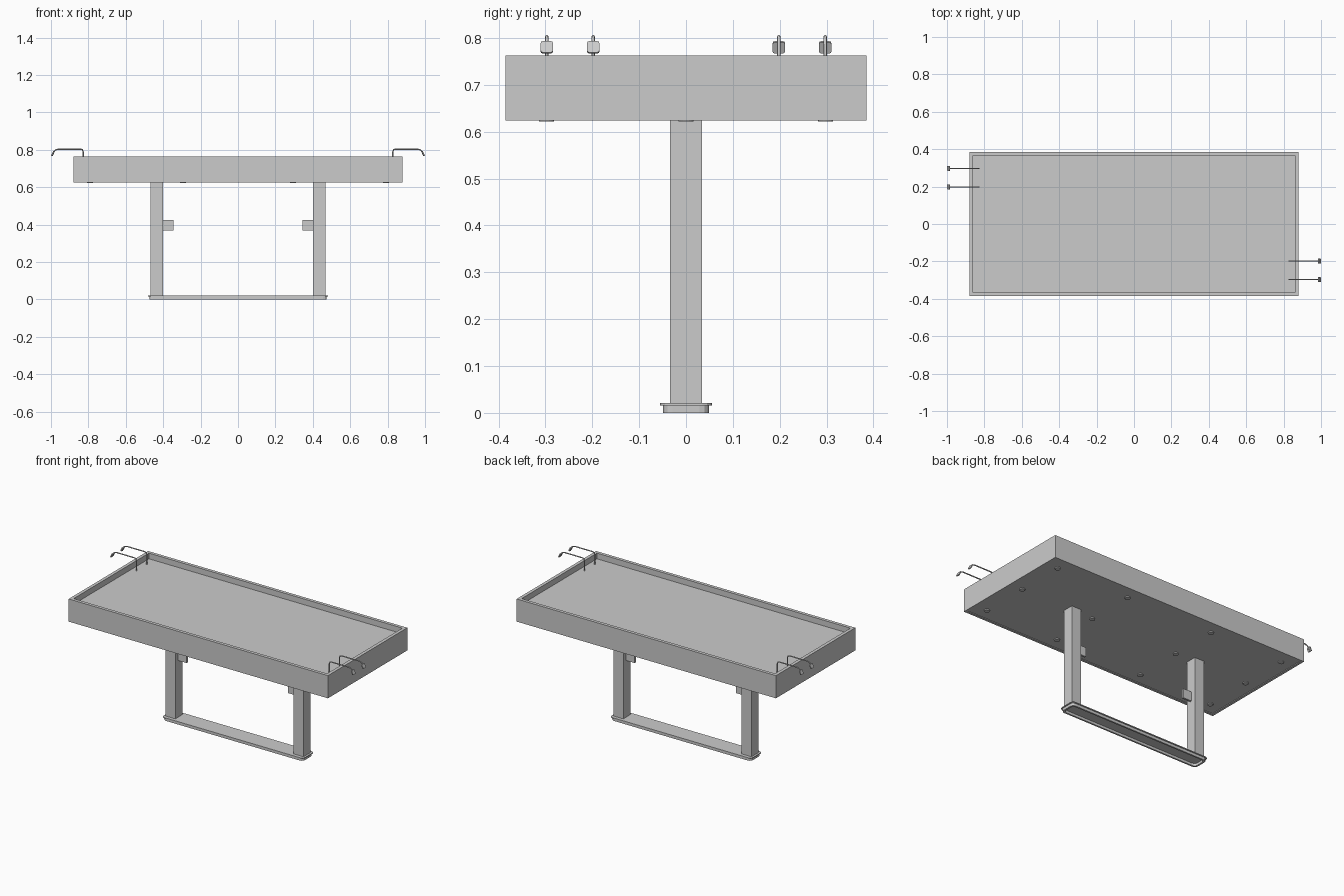
import bpy, bmesh, math
from mathutils import Vector

if "Cube" in bpy.data.objects:
    bpy.data.objects.remove(bpy.data.objects["Cube"])


def finish(bm, name):
    bmesh.ops.recalc_face_normals(bm, faces=bm.faces)
    me = bpy.data.meshes.new(name)
    bm.to_mesh(me)
    bm.free()
    ob = bpy.data.objects.new(name, me)
    bpy.context.collection.objects.link(ob)
    return ob


def loft(name, loops, r=0.0, seg=0):
    """Stack of rectangular loops (half x, half y, z), corners rounded by r, ends capped."""
    bm = bmesh.new()
    rings = []
    for hx, hy, z in loops:
        ring = []
        for i, (sx, sy) in enumerate(((1, 1), (-1, 1), (-1, -1), (1, -1))):
            for k in range(seg + 1):
                a = math.pi / 2 * (i + (k / seg if seg else 0))
                ox, oy = (r * math.cos(a), r * math.sin(a)) if seg else (sx * r, sy * r)
                ring.append(bm.verts.new((sx * (hx - r) + ox, sy * (hy - r) + oy, z)))
        rings.append(ring)
    n = len(rings[0])
    for a, b in zip(rings, rings[1:]):
        for i in range(n):
            j = (i + 1) % n
            bm.faces.new((a[i], a[j], b[j], b[i]))
    bm.faces.new(rings[0])
    bm.faces.new(rings[-1])
    return finish(bm, name)


def box(name, lo, hi):
    lo, hi = Vector(lo), Vector(hi)
    bm = bmesh.new()
    bmesh.ops.create_cube(bm, size=1)
    for v in bm.verts:
        v.co = (lo + hi) / 2 + v.co * (hi - lo)
    return finish(bm, name)


# Tray top: recessed floor, rim, outer wall, slight recess underneath
FLOOR = .728
loft("tray_top", [(.86, .365, FLOOR), (.86, .365, .763), (.88, .385, .763),
                  (.88, .385, .624), (.865, .37, .624), (.865, .37, .628)])

# Hollow foot rail with a lip and rounded corners
loft("foot_rail", [(.464, .039, .015), (.464, .039, 0), (.474, .049, 0),
                   (.474, .049, .016), (.48, .055, .016), (.48, .055, .021)], .02, 3)

# Legs with a thin bracket plate on the inner side
for side, s in (("left", -1), ("right", 1)):
    xs = sorted((s * .402, s * .468))
    box(side + "_leg", (xs[0], -.034, .02), (xs[1], .034, .63))
    xs = sorted((s * .345, s * .402))
    box(side + "_bracket", (xs[0], -.006, .368), (xs[1], .006, .425))

# Fixing studs under the tray
spots = [(x, y) for x in (-.79, -.295, .295, .79) for y in (-.298, 0, .298)]
for i, (x, y) in enumerate(spots):
    bpy.ops.mesh.primitive_cylinder_add(vertices=16, radius=.016, depth=.008,
                                        location=(x, y, .626))
    bpy.context.object.name = f"stud_{i + 1}"


# Bent rod hooks with a flat paddle at the outer end
def hook(name, s, y):
    cu = bpy.data.curves.new(name, 'CURVE')
    cu.dimensions = '3D'
    cu.bevel_depth = .0035
    cu.bevel_resolution = 2
    cu.use_fill_caps = True
    path = [(.828, FLOOR), (.828, .79), (.832, .80), (.842, .803), (.962, .803),
            (.976, .799), (.984, .789), (.994, .768)]
    sp = cu.splines.new('POLY')
    sp.points.add(len(path) - 1)
    for p, (x, z) in zip(sp.points, path):
        p.co = (s * x, y, z, 1)
    ob = bpy.data.objects.new(name, cu)
    bpy.context.collection.objects.link(ob)
    pad = loft(name + "_paddle", [(.013, .013, -.003), (.013, .013, .003)], .004, 2)
    pad.location = (s * .991, y, .780)
    pad.rotation_euler = (0, s * math.atan2(.022, .010), 0)


for i, y in enumerate((.198, .297)):
    hook(f"left_hook_{i + 1}", -1, y)
    hook(f"right_hook_{i + 1}", 1, -y)
